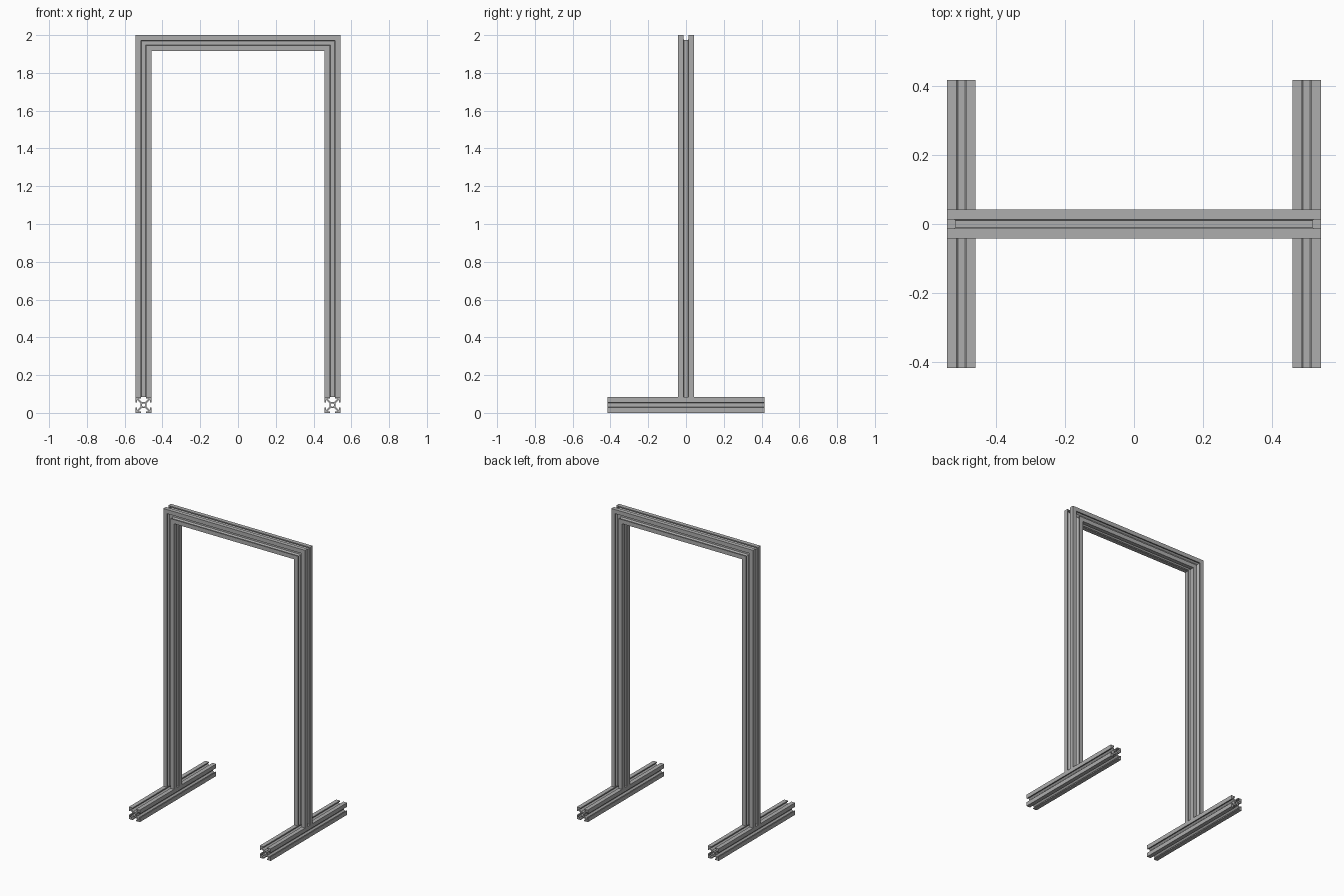
import bpy, bmesh, math
from mathutils import Vector

cube = bpy.data.objects.get("Cube")
if cube:
    bpy.data.objects.remove(cube)

HALF = 0.0417      # half width of the slotted bar
SPAN = 0.5         # bar axis to model centre
FOOT = 0.4167      # half length of a foot
TOP = 2.0

aluminium = bpy.data.materials.new("grey aluminium")
aluminium.use_nodes = True
colour = (0.42, 0.42, 0.42, 1)
aluminium.diffuse_color = colour
aluminium.node_tree.nodes["Principled BSDF"].inputs["Base Color"].default_value = colour


def bar_outline():
    """Slotted section: one side with its slot, turned four times."""
    side = [(HALF, HALF), (0.0135, HALF), (0.0135, 0.034), (0.0275, 0.034), (0.010, 0.0167)]
    side += [(-x, y) for x, y in reversed(side[1:])]
    points = []
    for turn in range(4):
        c, s = round(math.cos(turn * math.pi / 2)), round(math.sin(turn * math.pi / 2))
        points += [(x * c - y * s, x * s + y * c) for x, y in side]
    return points


def bore_outline(radius=0.0095, sides=16):
    angles = [2 * math.pi * i / sides for i in range(sides)]
    return [(radius * math.cos(a), radius * math.sin(a)) for a in angles]


def bar(name, start, end, outward, mitre_start=0, mitre_end=0):
    """Extrude the section from start to end; mitres shear an end along outward."""
    start, end, out = Vector(start), Vector(end), Vector(outward)
    axis = (end - start).normalized()
    side = axis.cross(out)
    bm = bmesh.new()
    rims = [[], []]
    for outline in (bar_outline(), bore_outline()):
        rings = []
        for base, mitre in ((start, mitre_start), (end, mitre_end)):
            rings.append([bm.verts.new(base + side * u + out * v + axis * (mitre * v))
                          for u, v in outline])
        n = len(outline)
        for i in range(n):
            j = (i + 1) % n
            bm.faces.new((rings[0][i], rings[0][j], rings[1][j], rings[1][i]))
        for rim, ring in zip(rims, rings):
            rim += [bm.edges.get((ring[i], ring[(i + 1) % n])) for i in range(n)]
    # End faces around the bore
    for rim in rims:
        bmesh.ops.triangle_fill(bm, use_beauty=True, use_dissolve=False, edges=rim)
    bmesh.ops.recalc_face_normals(bm, faces=bm.faces)
    mesh = bpy.data.meshes.new(name)
    bm.to_mesh(mesh)
    bm.free()
    mesh.materials.append(aluminium)
    obj = bpy.data.objects.new(name, mesh)
    bpy.context.collection.objects.link(obj)


# Feet and uprights, one pair per side
for label, sign in (("left", 1), ("right", -1)):
    x = sign * SPAN
    bar(label + "_foot", (x, -FOOT, HALF), (x, FOOT, HALF), (0, 0, 1))
    bar(label + "_upright", (x, 0, 2 * HALF), (x, 0, TOP - HALF), (sign, 0, 0), mitre_end=1)

# Top beam, mitred into both uprights
bar("top_beam", (-SPAN, 0, TOP - HALF), (SPAN, 0, TOP - HALF), (0, 0, 1),
    mitre_start=-1, mitre_end=1)
